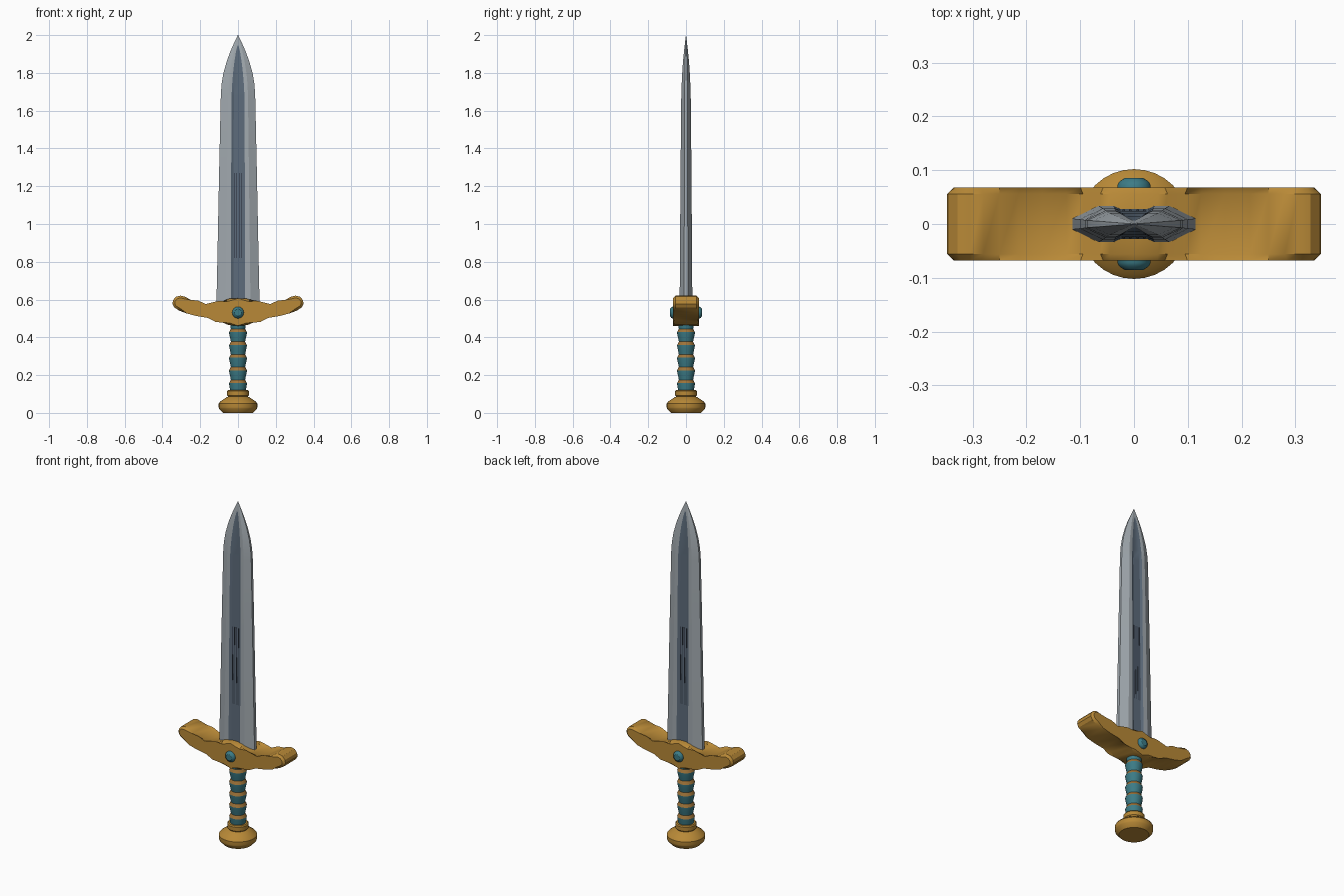
import bpy, bmesh, math
from mathutils import Matrix

if "Cube" in bpy.data.objects:
    bpy.data.objects.remove(bpy.data.objects["Cube"])


def material(name, rgb):
    m = bpy.data.materials.new(name)
    m.diffuse_color = (*rgb, 1.0)
    m.use_nodes = True
    m.node_tree.nodes["Principled BSDF"].inputs["Base Color"].default_value = m.diffuse_color
    return m


GOLD = material("gold", (0.48, 0.25, 0.038))
BRONZE = material("bronze wire", (0.34, 0.17, 0.04))
TEAL = material("teal", (0.045, 0.20, 0.24))
STEEL = material("light steel", (0.36, 0.40, 0.43))
DARK = material("dark steel", (0.11, 0.15, 0.20))
SLOT = material("engraving", (0.05, 0.065, 0.095))


def finish(name, bm, mats, angle=30):
    bmesh.ops.recalc_face_normals(bm, faces=bm.faces)
    me = bpy.data.meshes.new(name)
    bm.to_mesh(me)
    bm.free()
    for m in mats:
        me.materials.append(m)
    ob = bpy.data.objects.new(name, me)
    bpy.context.collection.objects.link(ob)
    bpy.ops.object.select_all(action='DESELECT')
    ob.select_set(True)
    bpy.context.view_layer.objects.active = ob
    bpy.ops.object.shade_smooth_by_angle(angle=math.radians(angle))
    return ob


def loft(bm, rings, caps=True):
    """Skin closed rings of points; returns the side faces as (ring, column, face)."""
    vs = [[bm.verts.new(p) for p in r] for r in rings]
    n = len(vs[0])
    out = []
    for k in range(len(vs) - 1):
        for i in range(n):
            j = (i + 1) % n
            out.append((k, i, bm.faces.new((vs[k][i], vs[k][j], vs[k + 1][j], vs[k + 1][i]))))
    if caps:
        bm.faces.new(vs[0])
        bm.faces.new(vs[-1])
    return out


def lathe(name, profile, mats, seg=32, matrix=None, accent=()):
    """Turn (radius, height) pairs round z; bands listed in accent get material 1."""
    bm = bmesh.new()
    rings = [[(r * math.cos(2 * math.pi * i / seg), r * math.sin(2 * math.pi * i / seg), z)
              for i in range(seg)] for r, z in profile]
    for k, i, f in loft(bm, rings):
        f.material_index = 1 if k in accent else 0
    if matrix:
        bm.transform(matrix)
    return finish(name, bm, mats)


# Pommel with collar
lathe("pommel", [(0.080, 0.0), (0.100, 0.022), (0.102, 0.030), (0.102, 0.050), (0.094, 0.060),
                 (0.062, 0.082), (0.052, 0.086), (0.057, 0.092), (0.057, 0.115), (0.052, 0.121)],
      [GOLD])

# Grip: swelling wraps, each topped by a wire band
grip, bands = [(0.040, 0.11)], []
for c in (0.167, 0.235, 0.302, 0.369, 0.437):
    grip += [(0.046, c - 0.022), (0.047, c - 0.010)]
    bands.append(len(grip) - 1)
    grip += [(0.038, c + 0.008), (0.040, c + 0.020)]
grip.append((0.042, 0.48))
lathe("grip", grip, [TEAL, BRONZE], seg=24, accent=bands)

# Crossguard: half outline mirrored, given depth, rims chamfered
top = [(0.0, 0.607), (0.045, 0.605), (0.062, 0.600), (0.095, 0.582), (0.125, 0.575), (0.17, 0.576),
       (0.215, 0.583), (0.25, 0.598), (0.28, 0.615), (0.305, 0.621), (0.328, 0.615),
       (0.344, 0.597), (0.347, 0.577), (0.337, 0.558)]
bottom = [(0.31, 0.541), (0.27, 0.526), (0.22, 0.513), (0.16, 0.503), (0.115, 0.493),
          (0.08, 0.478), (0.05, 0.465), (0.0, 0.461)]
half = top + bottom
outline = half + [(-x, z) for x, z in reversed(half[1:-1])]
bm = bmesh.new()
D = 0.068
loft(bm, [[(x, y, z) for x, z in outline] for y in (-D, D)])
rim = [e for e in bm.edges if abs(e.verts[0].co.y - e.verts[1].co.y) < 1e-6]
bmesh.ops.bevel(bm, geom=rim, offset=0.012, segments=1, affect='EDGES')
finish("crossguard", bm, [GOLD])

# Round studs on both sides of the guard
for side, name in ((1, "front_stud"), (-1, "back_stud")):
    lathe(name, [(0.031, 0.05), (0.031, 0.072), (0.027, 0.079), (0.018, 0.085)], [TEAL], seg=16,
          matrix=Matrix.Translation((0, 0, 0.531)) @ Matrix.Rotation(side * math.pi / 2, 4, 'X'))

# Blade: (height, half width, half thickness, fuller half width, fuller depth)
stations = [(0.54, 0.115, 0.034, 0.038, 0.006), (0.82, 0.109, 0.032, 0.037, 0.006),
            (1.27, 0.100, 0.029, 0.036, 0.006), (1.68, 0.091, 0.025, 0.034, 0.005),
            (1.74, 0.087, 0.023, 0.031, 0.004), (1.80, 0.077, 0.020, 0.026, 0.003),
            (1.86, 0.060, 0.016, 0.019, 0.002), (1.91, 0.042, 0.011, 0.011, 0.001),
            (1.945, 0.027, 0.007, 0.003, 0.0002), (2.0, 0.001, 0.0005, 0.0002, 0.0)]


def section(z, w, t, f, d):
    q = [(w, t * 0.3), (w * 0.58, t), (f, t), (f * 0.65, t - d)]
    upper = q + [(-x, y) for x, y in reversed(q)]
    return [(x, y, z) for x, y in upper + [(-x, -y) for x, y in upper]]


bm = bmesh.new()
for k, i, f in loft(bm, [section(*s) for s in stations]):
    # the three columns of the fuller on each face are dark
    f.material_index = 1 if i % 8 in (2, 3, 4) and k < 8 else 0
finish("blade", bm, [STEEL, DARK], angle=20)

# Engraved lines inside each fuller, as thin tapered plates
bm = bmesh.new()
for s in (-1, 1):
    for x in (-0.019, -0.007, 0.007, 0.019):
        rings = []
        for z, y in ((0.82, 0.026), (1.27, 0.023)):
            rings.append([(x + dx, s * (y + dy), z) for dx, dy in
                          ((-0.0025, -0.002), (0.0025, -0.002), (0.0025, 0.001), (-0.0025, 0.001))])
        loft(bm, rings)
finish("engraved_lines", bm, [SLOT])
